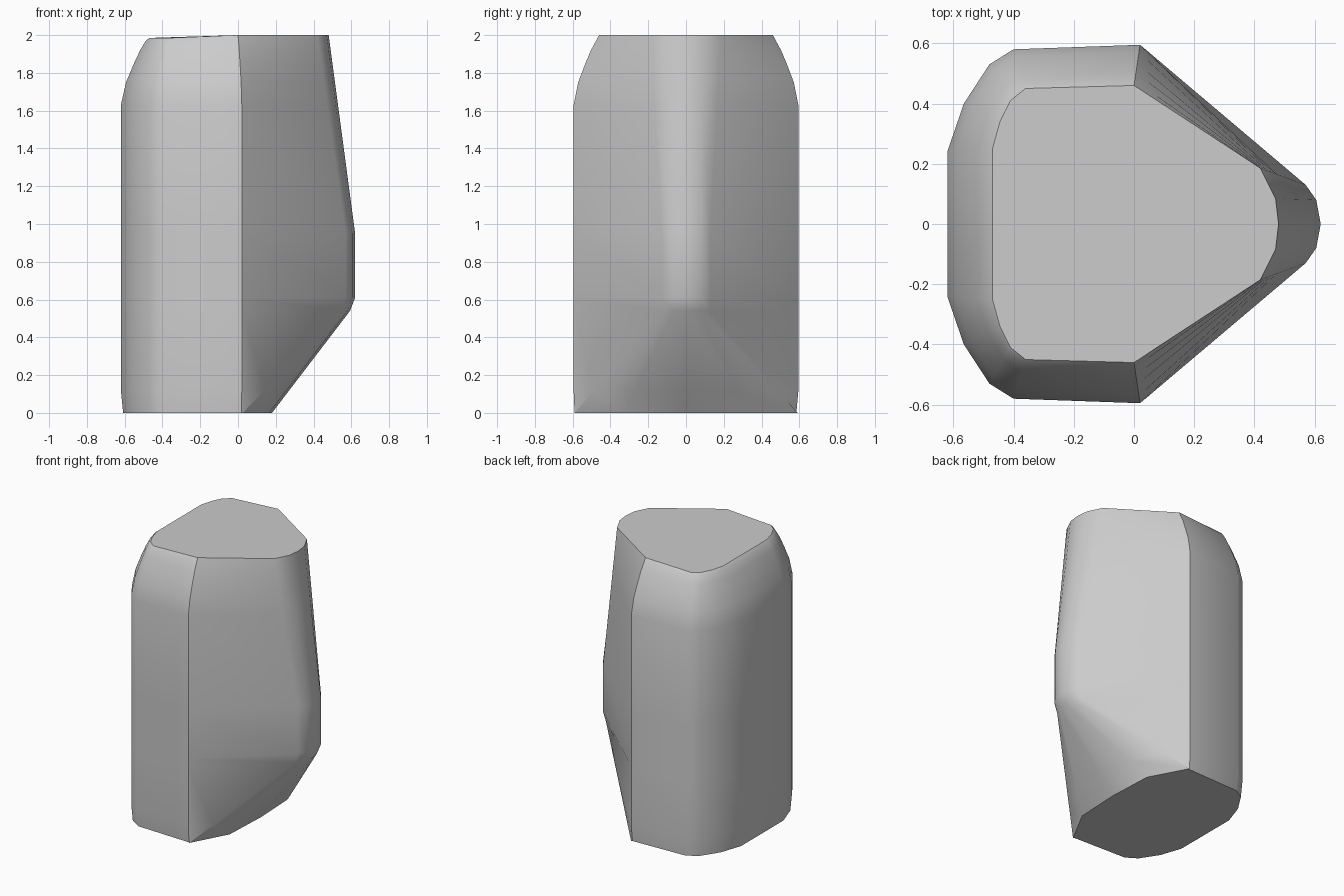
import bpy
import bmesh
import math
from mathutils import Vector

cube = bpy.data.objects.get("Cube")
if cube:
    bpy.data.objects.remove(cube, do_unlink=True)

# Half outlines, from the back to the nose
BACK = [(-.62, .24), (-.565, .4), (-.48, .53), (-.40, .58), (.02, .595)]
BACK_TOP = [(-.47, .25), (-.445, .34), (-.41, .41), (-.36, .45), (0, .46)]
NOSE_FOOT = [(.025, .59), (.165, .33), (.18, 0)]
NOSE_LOW = [(.55, .125), (.58, .07), (.593, 0)]
NOSE = [(.57, .13), (.605, .08), (.62, 0)]
NOSE_TOP = [(.42, .185), (.47, .085), (.48, 0)]


def mix(a, b, t):
    return [Vector(p).lerp(Vector(q), t) for p, q in zip(a, b)]


# Rings: height, back rounding, nose outline
rings = [(0, .08, NOSE_FOOT), (.12, 0, mix(NOSE_FOOT, NOSE_LOW, .12 / .54)),
         (.54, 0, NOSE_LOW), (.61, 0, NOSE), (.95, 0, NOSE)]
for z, t in [(1.63, 0), (1.75, .18), (1.85, .46), (1.92, .68), (1.97, .88), (2, 1)]:
    rings.append((z, t, mix(NOSE, NOSE_TOP, (z - .95) / 1.05)))

# Stone body lofted through the mirrored rings
bm = bmesh.new()
loops = []
for z, t, nose in rings:
    half = mix(BACK, BACK_TOP, t) + [Vector(p) for p in nose]
    other = [Vector((p.x, -p.y)) for p in reversed(half[:-1])]
    loops.append([bm.verts.new((p.x, p.y, z)) for p in half + other])
for low, high in zip(loops, loops[1:]):
    n = len(low)
    for i in range(n):
        j = (i + 1) % n
        bm.faces.new((low[i], low[j], high[j], high[i]))
bm.faces.new(loops[0])
bm.faces.new(loops[-1])
for v in loops[-1]:
    if v.co.x < -.3:
        v.co.z -= .015
bmesh.ops.recalc_face_normals(bm, faces=bm.faces)
mesh = bpy.data.meshes.new("stone_pillar")
bm.to_mesh(mesh)
bm.free()
body = bpy.data.objects.new("stone_pillar", mesh)
bpy.context.collection.objects.link(body)

# Plain grey stone
mat = bpy.data.materials.new("grey_stone")
mat.use_nodes = True
color = (.6, .6, .6, 1)
mat.diffuse_color = color
mat.node_tree.nodes["Principled BSDF"].inputs["Base Color"].default_value = color
mesh.materials.append(mat)

bpy.context.view_layer.objects.active = body
body.select_set(True)
bpy.ops.object.shade_smooth_by_angle(angle=math.radians(32))
